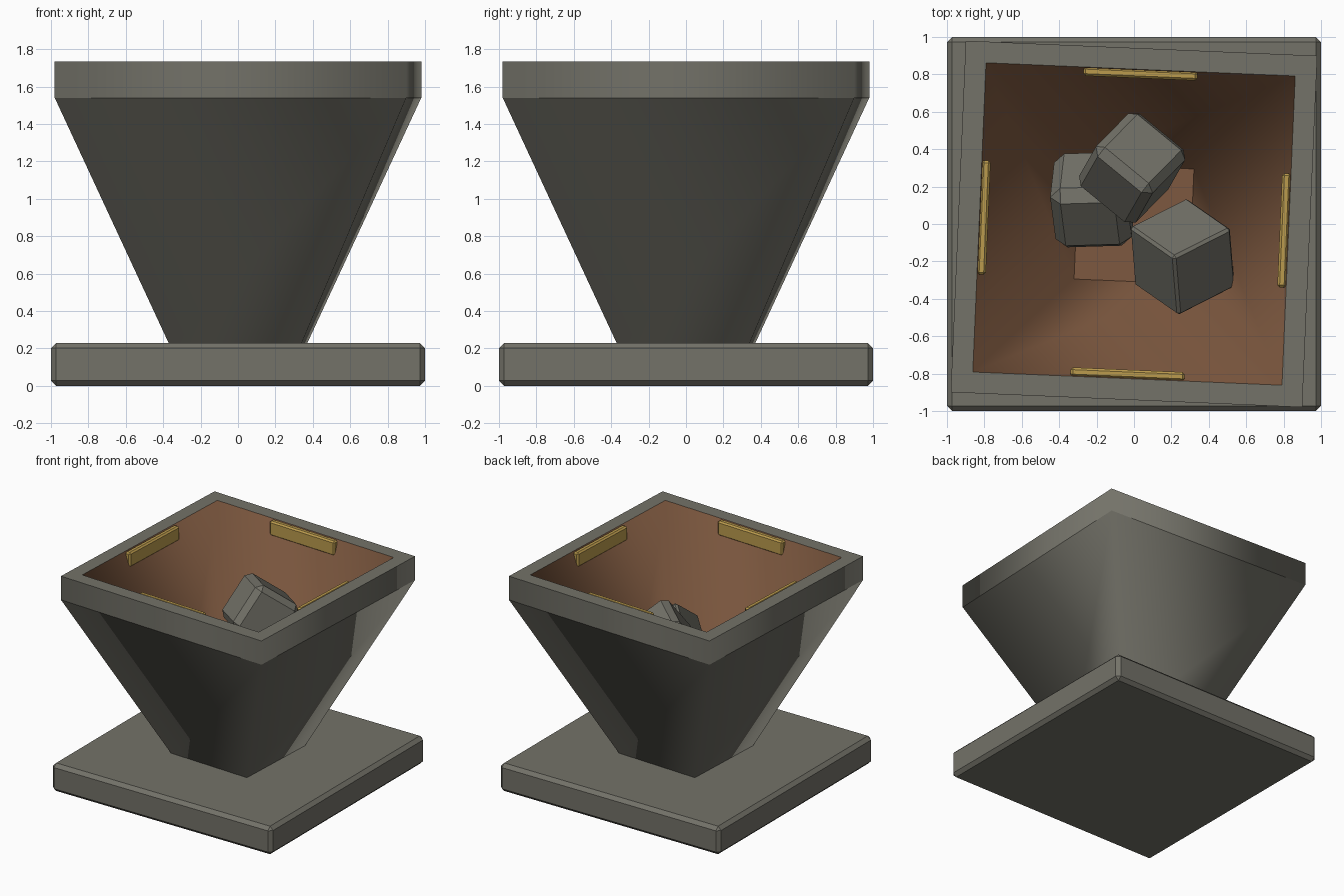
import bpy, bmesh, math
from mathutils import Matrix, Vector

if "Cube" in bpy.data.objects:
    bpy.data.objects.remove(bpy.data.objects["Cube"])

def material(name, rgb):
    m = bpy.data.materials.new(name)
    m.diffuse_color = (*rgb, 1)
    m.use_nodes = True
    m.node_tree.nodes["Principled BSDF"].inputs["Base Color"].default_value = m.diffuse_color
    return m

STONE = material("grey stone", (0.172, 0.168, 0.140))
CLAY = material("burnt brown", (0.205, 0.098, 0.050))
GOLD = material("gold", (0.50, 0.33, 0.075))
TURN = math.radians(-2.45)

def finish(name, bm, mats):
    bmesh.ops.recalc_face_normals(bm, faces=bm.faces)
    me = bpy.data.meshes.new(name)
    bm.to_mesh(me)
    bm.free()
    for m in mats:
        me.materials.append(m)
    ob = bpy.data.objects.new(name, me)
    bpy.context.collection.objects.link(ob)
    return ob

def block(name, size, matrix, bevel, mat):
    bm = bmesh.new()
    bmesh.ops.create_cube(bm, size=1)
    bmesh.ops.scale(bm, vec=size, verts=bm.verts)
    bmesh.ops.bevel(bm, geom=bm.edges[:], offset=bevel, segments=1, affect='EDGES')
    bm.transform(matrix)
    return finish(name, bm, [mat])

# square foot slab
block("base_slab", (2, 2, 0.23), Matrix.Translation((0, 0, 0.115)), 0.028, STONE)

# four-sided bowl: outer wall, rim band, rim top, brown inner wall and floor
profile = [(0.485, 0.2), (1.33, 1.54), (1.33, 1.735), (1.17, 1.735), (0.435, 0.3)]
bm = bmesh.new()
rings = []
for r, z in profile:
    angles = [TURN + math.pi / 4 + k * math.pi / 2 for k in range(4)]
    rings.append([bm.verts.new((r * math.cos(a), r * math.sin(a), z)) for a in angles])
for i in range(len(rings) - 1):
    for k in range(4):
        n = (k + 1) % 4
        f = bm.faces.new((rings[i][k], rings[i][n], rings[i + 1][n], rings[i + 1][k]))
        f.smooth = True
        f.material_index = 1 if i == 3 else 0
bm.faces.new(rings[0])
bm.faces.new(rings[-1]).material_index = 1
for e in bm.edges:
    if abs(e.verts[0].co.z - e.verts[1].co.z) < 0.001:
        e.smooth = False
finish("bowl", bm, [STONE, CLAY])

# gold bars on the four inner walls
for k, side in enumerate(("back", "left", "front", "right")):
    m = Matrix.Rotation(TURN + k * math.pi / 2, 4, 'Z') @ Matrix.Translation((0, 0.804, 1.672))
    block(side + "_bar", (0.61, 0.048, 0.12), m, 0.012, GOLD)

# tumbled stones, oriented by two edge directions
def stone(name, centre, a, b, size, bevel):
    x = Vector(a).normalized()
    z = x.cross(Vector(b)).normalized()
    rot = Matrix((x, z.cross(x), z)).transposed().to_4x4()
    block(name, (size,) * 3, Matrix.Translation(centre) @ rot, bevel, STONE)

stone("upper_stone", (-0.01, 0.3, 1.25), (-0.28, 0.23, -0.045), (0.22, 0.2, -0.21), 0.395, 0.045)
stone("front_stone", (0.26, -0.175, 0.98), (-0.23, 0.16, -0.25), (0.3, 0.15, -0.175), 0.39, 0.015)
stone("left_stone", (-0.22, 0.13, 0.88), (1, 0.03, 0.12), (0, 0.77, 0.64), 0.41, 0.06)
